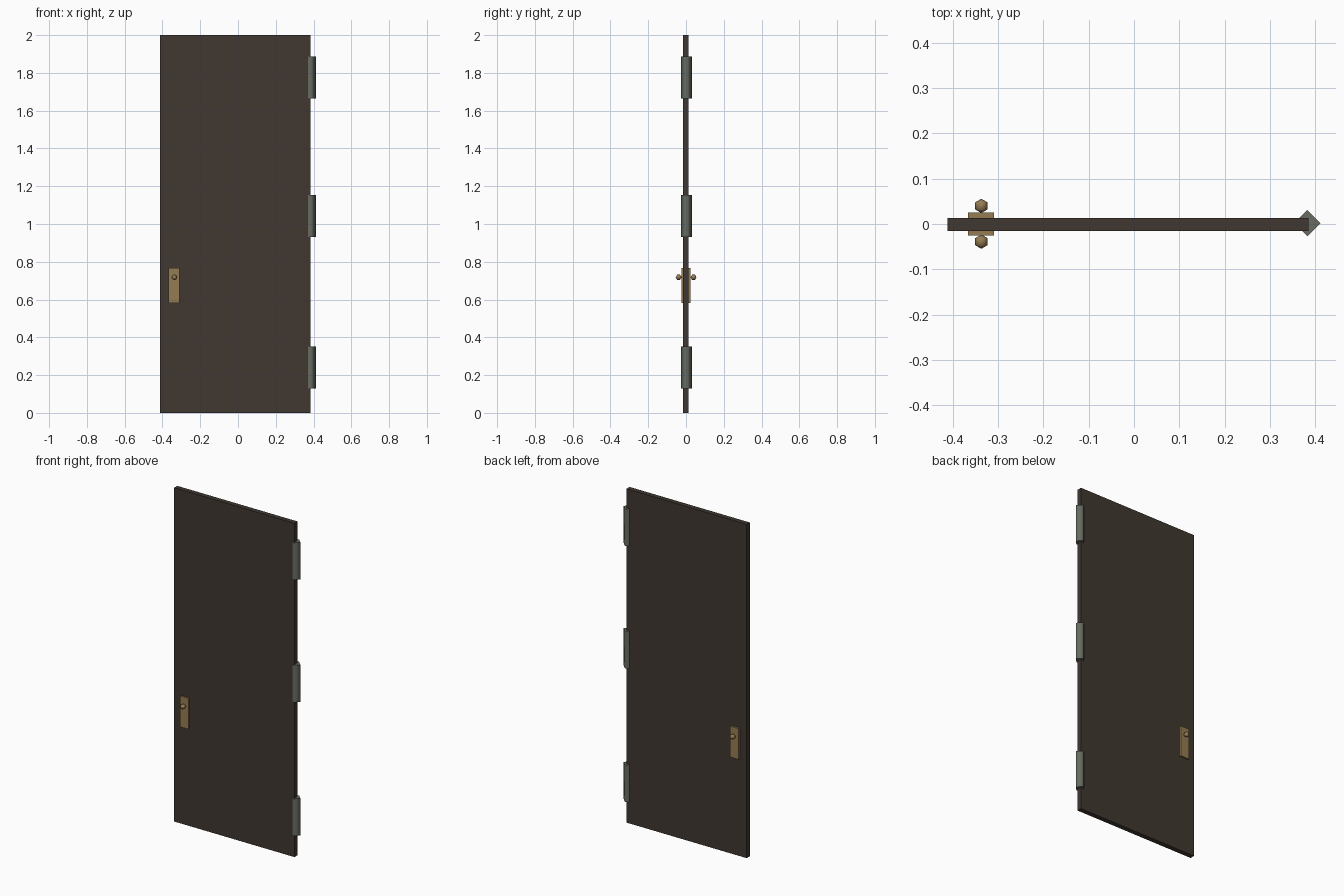
import bpy
import math

if "Cube" in bpy.data.objects:
    bpy.data.objects.remove(bpy.data.objects["Cube"])


def material(name, rgb):
    m = bpy.data.materials.new(name)
    m.diffuse_color = (*rgb, 1.0)
    m.use_nodes = True
    m.node_tree.nodes["Principled BSDF"].inputs["Base Color"].default_value = m.diffuse_color
    return m


WOOD = material("dark_wood", (0.052, 0.039, 0.030))
BRASS = material("aged_brass", (0.300, 0.200, 0.085))
IRON = material("grey_iron", (0.135, 0.150, 0.120))


def finish(name, mat):
    ob = bpy.context.object
    ob.name = name
    ob.data.materials.append(mat)
    return ob


def box(name, lo, hi, mat):
    bpy.ops.mesh.primitive_cube_add(size=1, location=[(a + b) / 2 for a, b in zip(lo, hi)])
    ob = finish(name, mat)
    ob.scale = [b - a for a, b in zip(lo, hi)]
    bpy.ops.object.transform_apply(location=False, rotation=False, scale=True)
    return ob


# door slab
box("door_panel", (-0.412, -0.0155, 0), (0.385, 0.0135, 2.0), WOOD)

# three four-sided hinge barrels on the right edge
for i, (z0, z1) in enumerate([(0.13, 0.352), (0.93, 1.153), (1.664, 1.886)]):
    bpy.ops.mesh.primitive_cylinder_add(vertices=4, radius=0.029, depth=z1 - z0,
                                        location=(0.383, 0.002, (z0 + z1) / 2))
    ob = finish(f"hinge_{i + 1}", IRON)
    for p in ob.data.polygons:
        p.use_smooth = abs(p.normal.z) < 0.5

# lock plates and knobs on both faces
for side, face, outer, knob_y in (("front", -0.0155, -0.025, -0.039),
                                  ("back", 0.0135, 0.025, 0.040)):
    box(f"{side}_lock_plate", (-0.367, min(face, outer), 0.583),
        (-0.309, max(face, outer), 0.768), BRASS)
    bpy.ops.mesh.primitive_uv_sphere_add(segments=8, ring_count=3, radius=0.0157,
                                         location=(-0.337, knob_y, 0.718),
                                         rotation=(math.pi / 2, 0, 0))
    finish(f"{side}_knob", BRASS)
    bpy.ops.object.shade_smooth()
